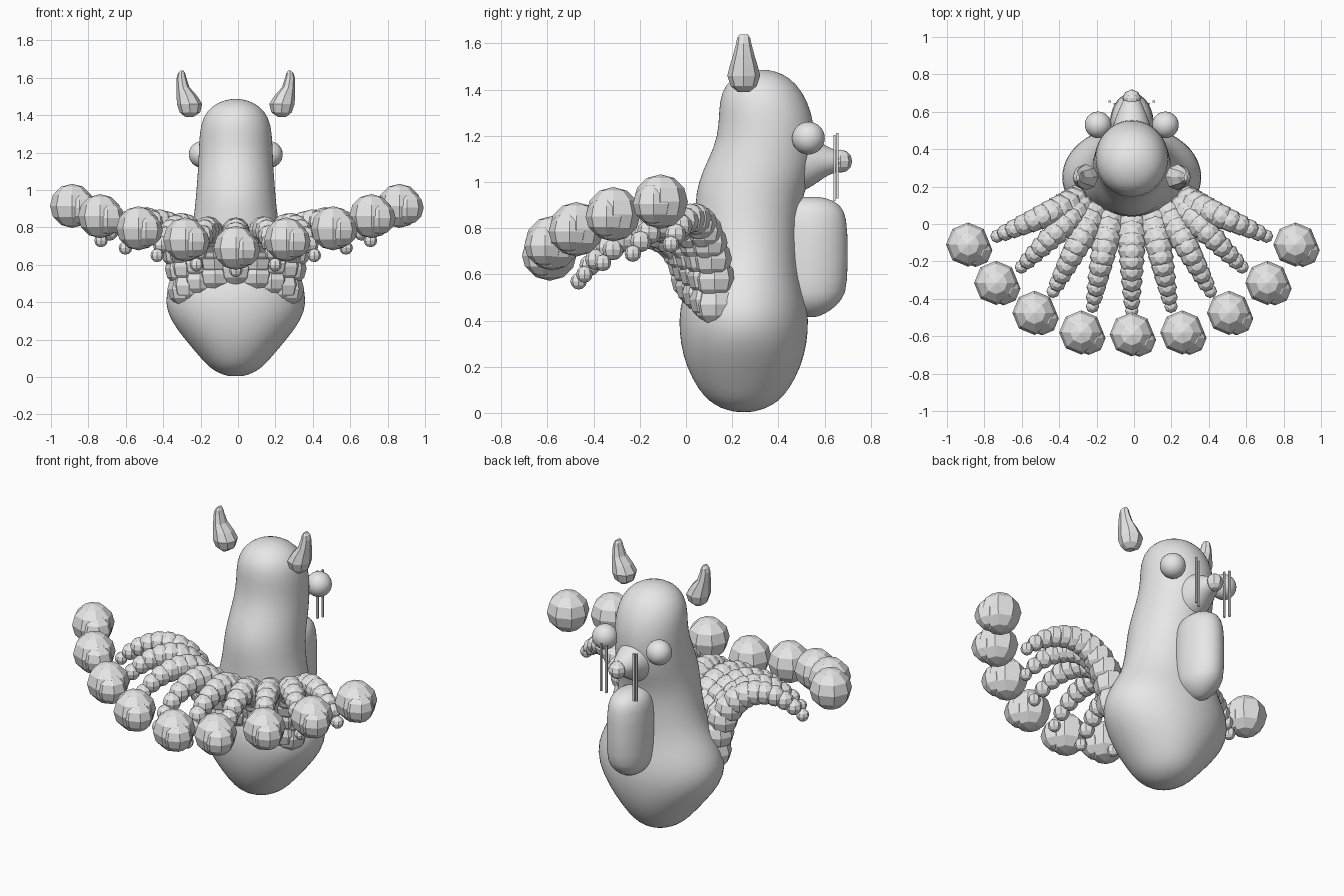
import bpy, bmesh, math
from mathutils import Vector, Matrix

cube = bpy.data.objects.get("Cube")
if cube:
    bpy.data.objects.remove(cube, do_unlink=True)

grey = bpy.data.materials.new("plain grey")
grey.use_nodes = True
grey.diffuse_color = (0.8, 0.8, 0.8, 1)
grey.node_tree.nodes["Principled BSDF"].inputs["Base Color"].default_value = (0.8, 0.8, 0.8, 1)

AXIS = -0.012  # x of the plane of symmetry


def finish(bm, name, smooth):
    """Turn a bmesh into a named object with the grey material."""
    bmesh.ops.recalc_face_normals(bm, faces=bm.faces[:])
    for f in bm.faces:
        f.smooth = smooth
    mesh = bpy.data.meshes.new(name)
    bm.to_mesh(mesh)
    bm.free()
    mesh.materials.append(grey)
    obj = bpy.data.objects.new(name, mesh)
    obj.location.x = AXIS
    bpy.context.collection.objects.link(obj)
    return obj


def loft(name, rings, sides, smooth=True, along_y=False):
    """Skin elliptical rings of (position, centre x, centre other, half x, half other)."""
    bm = bmesh.new()
    loops = []
    for pos, cx, co, hx, ho in rings:
        loop = []
        for i in range(sides):
            a = math.tau * i / sides
            x, o = cx + hx * math.cos(a), co + ho * math.sin(a)
            loop.append(bm.verts.new((x, pos, o) if along_y else (x, o, pos)))
        loops.append(loop)
    for low, high in zip(loops, loops[1:]):
        for i in range(sides):
            j = (i + 1) % sides
            bm.faces.new((low[i], low[j], high[j], high[i]))
    for loop in (loops[0], loops[-1]):
        centre = sum((v.co for v in loop), Vector()) / sides
        tip = bm.verts.new(centre)
        for i in range(sides):
            bm.faces.new((loop[i], loop[(i + 1) % sides], tip))
    obj = finish(bm, name, smooth)
    if smooth:
        obj.modifiers.new("rounding", "SUBSURF").levels = 1
    return obj


def add_ball(bm, centre, radius, segments=8, rings=6):
    bmesh.ops.create_uvsphere(bm, u_segments=segments, v_segments=rings, radius=radius,
                              matrix=Matrix.Translation(centre))


# Body and head: one smooth pear shape (z, half width, centre y, half depth)
body = [(0.004, 0.04, 0.25, 0.04), (0.02, 0.09, 0.25, 0.1), (0.05, 0.14, 0.25, 0.15),
        (0.1, 0.187, 0.25, 0.197), (0.2, 0.272, 0.25, 0.25), (0.3, 0.35, 0.25, 0.275),
        (0.4, 0.383, 0.25, 0.283),
        (0.5, 0.36, 0.25, 0.27), (0.6, 0.3, 0.26, 0.235), (0.7, 0.255, 0.265, 0.225),
        (0.85, 0.225, 0.265, 0.225), (0.95, 0.215, 0.275, 0.235), (1.05, 0.207, 0.31, 0.24),
        (1.15, 0.2, 0.34, 0.217), (1.25, 0.197, 0.35, 0.207), (1.35, 0.19, 0.335, 0.193),
        (1.425, 0.155, 0.325, 0.155), (1.47, 0.095, 0.325, 0.095), (1.486, 0.03, 0.325, 0.03)]
loft("body", [(z, 0, y, hx, hy) for z, hx, y, hy in body], 32)

# Chest pouch: upright rounded capsule
pouch = [(0.415, 0.02, 0.03), (0.44, 0.07, 0.085), (0.49, 0.108, 0.14), (0.55, 0.118, 0.163),
         (0.8, 0.118, 0.163), (0.88, 0.106, 0.148), (0.92, 0.075, 0.105), (0.936, 0.025, 0.04)]
loft("chest_pouch", [(z, 0, 0.54, hx, hy) for z, hx, hy in pouch], 24)

# Snout with a small faceted nose
loft("snout", [(0.42, 0, 1.08, 0.13, 0.15), (0.52, 0, 1.085, 0.105, 0.125),
               (0.58, 0, 1.09, 0.082, 0.085), (0.62, 0, 1.09, 0.065, 0.058),
               (0.66, 0, 1.09, 0.048, 0.046), (0.69, 0, 1.09, 0.03, 0.03)], 20, along_y=True)
bm = bmesh.new()
add_ball(bm, (0, 0.67, 1.09), 0.05)
finish(bm, "nose", False)

# Eyes, ears and whiskers on both sides
for side, word in ((1, "left"), (-1, "right")):
    bm = bmesh.new()
    add_ball(bm, (side * 0.18, 0.53, 1.19), 0.071, 32, 16)
    finish(bm, word + "_eye", True)

    # (z, centre x, half width, half depth)
    ear = [(1.39, 0.248, 0.02, 0.025), (1.415, 0.245, 0.055, 0.056), (1.46, 0.247, 0.068, 0.071),
           (1.505, 0.262, 0.054, 0.06), (1.55, 0.282, 0.034, 0.046), (1.6, 0.29, 0.026, 0.033),
           (1.625, 0.29, 0.019, 0.028), (1.638, 0.288, 0.008, 0.018)]
    loft(word + "_ear", [(z, side * x, 0.25, hx, hy) for z, x, hx, hy in ear], 8, smooth=False)

    bm = bmesh.new()
    for x, y, z in ((0.092, 0.643, 1.06), (0.118, 0.655, 1.07)):
        bmesh.ops.create_cube(bm, size=1, matrix=Matrix.Translation((side * x, y, z))
                              @ Matrix.Diagonal((0.012, 0.01, 0.285, 1)))
    finish(bm, word + "_whiskers", False)

# Tail: arched plumes of shrinking balls, each with a large ball beyond its tip
# (root, plume end, arch height, large ball)
plumes = [((0, 0.03, 0.58), (0, -0.465, 0.57), 0.85, (0, -0.59, 0.69)),
          ((0.11, 0.05, 0.55), (0.21, -0.44, 0.6), 0.86, (0.27, -0.58, 0.735)),
          ((0.19, 0.08, 0.52), (0.42, -0.36, 0.65), 0.88, (0.52, -0.475, 0.795)),
          ((0.25, 0.11, 0.49), (0.59, -0.23, 0.69), 0.9, (0.725, -0.315, 0.86)),
          ((0.27, 0.13, 0.47), (0.72, -0.065, 0.73), 0.91, (0.875, -0.11, 0.915))]
COUNT = 12
for n, (root, end, arch, big) in enumerate(plumes):
    for side in ((1,) if n == 0 else (1, -1)):
        flip = Vector((side, 1, 1))
        a, d = Vector(root) * flip, Vector(end) * flip
        b, c = a.lerp(d, 0.1), a.lerp(d, 0.65)
        b.z = c.z = arch
        bm = bmesh.new()
        for i in range(COUNT):
            t = i / (COUNT - 1)
            s = 1 - t
            p = a * s**3 + b * (3 * s * s * t) + c * (3 * s * t * t) + d * t**3
            add_ball(bm, p, 0.036 + 0.06 * s**0.75)
        label = f"{n}_{'left' if side > 0 else 'right'}" if n else "middle"
        finish(bm, "tail_plume_" + label, False)
        # Large ball with a smaller knob bulging from one side
        bm = bmesh.new()
        centre = Vector(big) * flip
        add_ball(bm, centre, 0.118)
        add_ball(bm, centre + Vector((0.04, -0.03, -0.01)), 0.09)
        finish(bm, "tail_ball_" + label, False)
